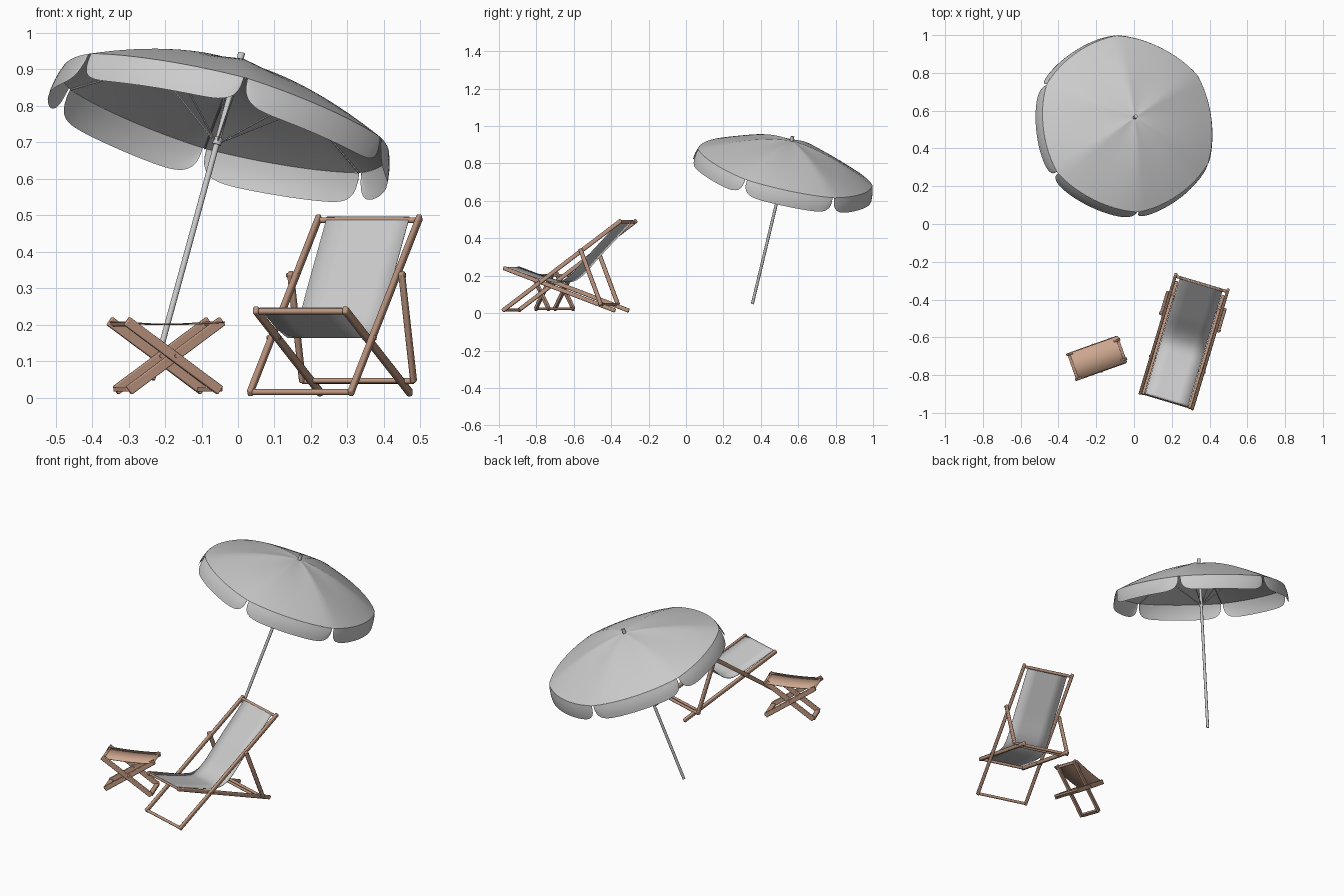
import bpy, bmesh, math
from mathutils import Vector, Matrix

if "Cube" in bpy.data.objects:
    bpy.data.objects.remove(bpy.data.objects["Cube"])


def material(name, rgb):
    m = bpy.data.materials.new(name)
    m.diffuse_color = (*rgb, 1)
    m.use_nodes = True
    m.node_tree.nodes["Principled BSDF"].inputs["Base Color"].default_value = m.diffuse_color
    return m


WOOD = material("wood", (0.50, 0.30, 0.21))
CLOTH = material("tan_cloth", (0.60, 0.38, 0.27))


def finish(name, bm, mat=None, bevel=0, smooth=True):
    bmesh.ops.recalc_face_normals(bm, faces=bm.faces)
    me = bpy.data.meshes.new(name)
    bm.to_mesh(me)
    bm.free()
    ob = bpy.data.objects.new(name, me)
    bpy.context.collection.objects.link(ob)
    if mat:
        me.materials.append(mat)
    if bevel:
        b = ob.modifiers.new("bevel", 'BEVEL')
        b.width, b.segments = bevel, 2
    if smooth:
        bpy.ops.object.select_all(action='DESELECT')
        ob.select_set(True)
        bpy.context.view_layer.objects.active = ob
        bpy.ops.object.shade_smooth_by_angle(angle=math.radians(40))
    return ob


def bar(name, M, p, q, w, h, n=4, mat=None, bevel=0, side=(1, 0, 0)):
    """Straight bar from p to q; w across `side`, h across the other way; n sides."""
    p, q = Vector(p), Vector(q)
    d = (q - p).normalized()
    s = Vector(side)
    s = (s - d * s.dot(d)).normalized()
    t = d.cross(s)
    k = 1 / math.cos(math.pi / 4) if n == 4 else 1
    bm = bmesh.new()
    rings = []
    for c in (p, q):
        ring = []
        for i in range(n):
            a = 2 * math.pi * (i + 0.5) / n
            off = s * (math.cos(a) * w / 2 * k) + t * (math.sin(a) * h / 2 * k)
            ring.append(bm.verts.new(M @ (c + off)))
        rings.append(ring)
    for i in range(n):
        j = (i + 1) % n
        bm.faces.new((rings[0][i], rings[0][j], rings[1][j], rings[1][i]))
    bm.faces.new(rings[0])
    bm.faces.new(rings[1])
    return finish(name, bm, mat, bevel)


def rod(name, M, p, q, r, mat=None, side=(0.3, 0.9, 0.1)):
    return bar(name, M, p, q, 2 * r, 2 * r, 14, mat, 0, side)


def sheet(name, fn, nu, nv, M, mat=None):
    """Grid surface from fn(u, v) with u, v in 0..1."""
    bm = bmesh.new()
    g = [[bm.verts.new(M @ Vector(fn(i / nu, j / nv))) for j in range(nv + 1)]
         for i in range(nu + 1)]
    for i in range(nu):
        for j in range(nv):
            bm.faces.new((g[i][j], g[i + 1][j], g[i + 1][j + 1], g[i][j + 1]))
    bmesh.ops.remove_doubles(bm, verts=bm.verts, dist=1e-5)
    return finish(name, bm, mat)


# ---------- Parasol: local z runs up the tilted pole ----------
foot, top = Vector((-0.235, 0.355, 0.05)), Vector((0.01, 0.57, 0.945))
axis = (top - foot).normalized()
L = (top - foot).length
ex = (Vector((1, 0, 0)) - axis * axis.x).normalized()
ey = axis.cross(ex)
U = Matrix.Translation(foot) @ Matrix((ex, ey, axis)).transposed().to_4x4()

R, RIM, RISE, N = 0.48, 0.777, 0.15, 6
A0 = math.radians(37)
STEP = 2 * math.pi / N


def dome(panel, f, t):
    a = A0 + (panel + f) * STEP
    bow = math.sin(math.pi * f)
    r = R * t * (1 - 0.035 * bow * t)
    z = RIM + RISE * (1 - t ** 1.6) - 0.035 * bow * t * (1 - t)
    return Vector((r * math.cos(a), r * math.sin(a), z))


def canopy_point(u, v):
    k = u * N
    i = min(int(k + 1e-6), N - 1)
    return dome(i, k - i, v)


def valance(i):
    def fn(u, v):
        s = math.sin(math.pi / 2 * (2 * u - 1))
        drop = 0.082 * max(0, 1 - abs(s) ** 8) ** 0.4 + 0.001
        p = dome(i, 0.5 + 0.49 * s, 1)
        flare = 1 + 0.035 * v * (2 - v) * drop / 0.083
        return Vector((p.x * flare, p.y * flare, p.z - drop * v))
    return fn


rod("parasol_pole", U, (0, 0, 0), (0, 0, L - 0.02), 0.008)
rod("parasol_finial", U, (0, 0, L - 0.035), (0, 0, L), 0.0095)
rod("parasol_runner", U, (0, 0, 0.685), (0, 0, 0.705), 0.012)
sheet("parasol_canopy", canopy_point, N * 12, 14, U)
for i in range(N):
    sheet(f"parasol_valance_{i}", valance(i), 28, 4, U)
    pts = [dome(i, 0, t) - Vector((0, 0, 0.004)) for t in (0.02, 0.25, 0.5, 0.75, 0.99)]
    for a, b in zip(pts, pts[1:]):
        bar(f"parasol_rib_{i}", U, a, b, 0.005, 0.005, 6, side=(0.1, 0.2, 1))
    bar(f"parasol_strut_{i}", U, dome(i, 0, 0.02) * 1 + Vector((0, 0, 0.695 - dome(i, 0, 0.02).z)),
        pts[2], 0.005, 0.005, 6, side=(0.1, 0.2, 1))

# ---------- Deck chair: local y runs backwards ----------
D = Matrix.Translation((0.17, -0.94, 0)) @ Matrix.Rotation(math.atan2(-0.287, 0.958), 4, 'Z')
frames = {  # name: half width, start (y, z), end (y, z)
    "back_frame": (0.144, (0, 0.012), (0.663, 0.496)),
    "seat_frame": (0.128, (0.0, 0.242), (0.625, 0.013)),
    "prop": (0.159, (0.438, 0.345), (0.555, 0.043)),
}
for name, (hw, a, b) in frames.items():
    for s in (-1, 1):
        bar(f"chair_{name}_rail", D, (s * hw, *a), (s * hw, *b), 0.016, 0.022, 4, WOOD, 0.005)


def crossbar(name, hw, y, z, r=0.008):
    rod(name, D, (-hw, y, z), (hw, y, z), r, WOOD)


crossbar("chair_front_foot_bar", 0.144, 0.008, 0.016)
crossbar("chair_top_bar", 0.144, 0.650, 0.487)
crossbar("chair_seat_front_bar", 0.128, 0.012, 0.237)
crossbar("chair_prop_bar", 0.159, 0.553, 0.046)
crossbar("chair_seat_rear_bar", 0.128, 0.53, 0.047, 0.007)
for s in (-1, 1):
    rod("chair_prop_pivot", D, (s * 0.136, 0.44, 0.336), (s * 0.170, 0.44, 0.336), 0.006, WOOD)
    rod("chair_frame_pivot", D, (s * 0.118, 0.206, 0.165), (s * 0.156, 0.206, 0.165), 0.006, WOOD)

# Sling: smooth curve through a few side-view points
path = [(0.008, 0.245), (0.12, 0.207), (0.22, 0.177), (0.30, 0.165),
        (0.37, 0.20), (0.46, 0.295), (0.555, 0.393), (0.653, 0.495)]


def curve(t):
    k = t * (len(path) - 1)
    i = min(int(k), len(path) - 2)
    f = k - i
    P = [Vector(path[max(0, min(len(path) - 1, i + o))]) for o in (-1, 0, 1, 2)]
    return 0.5 * (2 * P[1] + (P[2] - P[0]) * f + (2 * P[0] - 5 * P[1] + 4 * P[2] - P[3]) * f ** 2
                  + (3 * P[1] - P[0] - 3 * P[2] + P[3]) * f ** 3)


def sling_point(u, v):
    c = curve(u)
    return ((v - 0.5) * 0.236, c.x, c.y)


sling = sheet("chair_sling", sling_point, 42, 4, D)
sling.modifiers.new("thickness", 'SOLIDIFY').thickness = 0.003

# ---------- Folding stool: local x is the long way ----------
S = Matrix.Translation((-0.195, -0.71, 0)) @ Matrix.Rotation(math.radians(19.6), 4, 'Z')
for d, depth in ((1, 0.070), (-1, 0.054)):
    for s in (-1, 1):
        bar("stool_leg", S, (-d * 0.142, s * depth, 0.211), (d * 0.130, s * depth, 0.020),
            0.014, 0.027, 4, WOOD, 0.003, side=(0, 1, 0))
    bar("stool_foot_bar", S, (d * 0.124, -depth, 0.023), (d * 0.124, depth, 0.023),
        0.026, 0.012, 4, WOOD, 0.002)
    rod("stool_top_bar", S, (-d * 0.133, -depth, 0.203), (-d * 0.133, depth, 0.203), 0.007, WOOD,
        side=(1, 0, 0))
for s in (-1, 1):
    rod("stool_pivot", S, (0, s * 0.044, 0.115), (0, s * 0.080, 0.115), 0.005, WOOD, side=(1, 0, 0))

seat = sheet("stool_seat",
             lambda u, v: ((u - 0.5) * 0.285, (v - 0.5) * 0.148, 0.209 - 0.024 * u * (1 - u)),
             16, 2, S, CLOTH)
seat.modifiers.new("thickness", 'SOLIDIFY').thickness = 0.003
